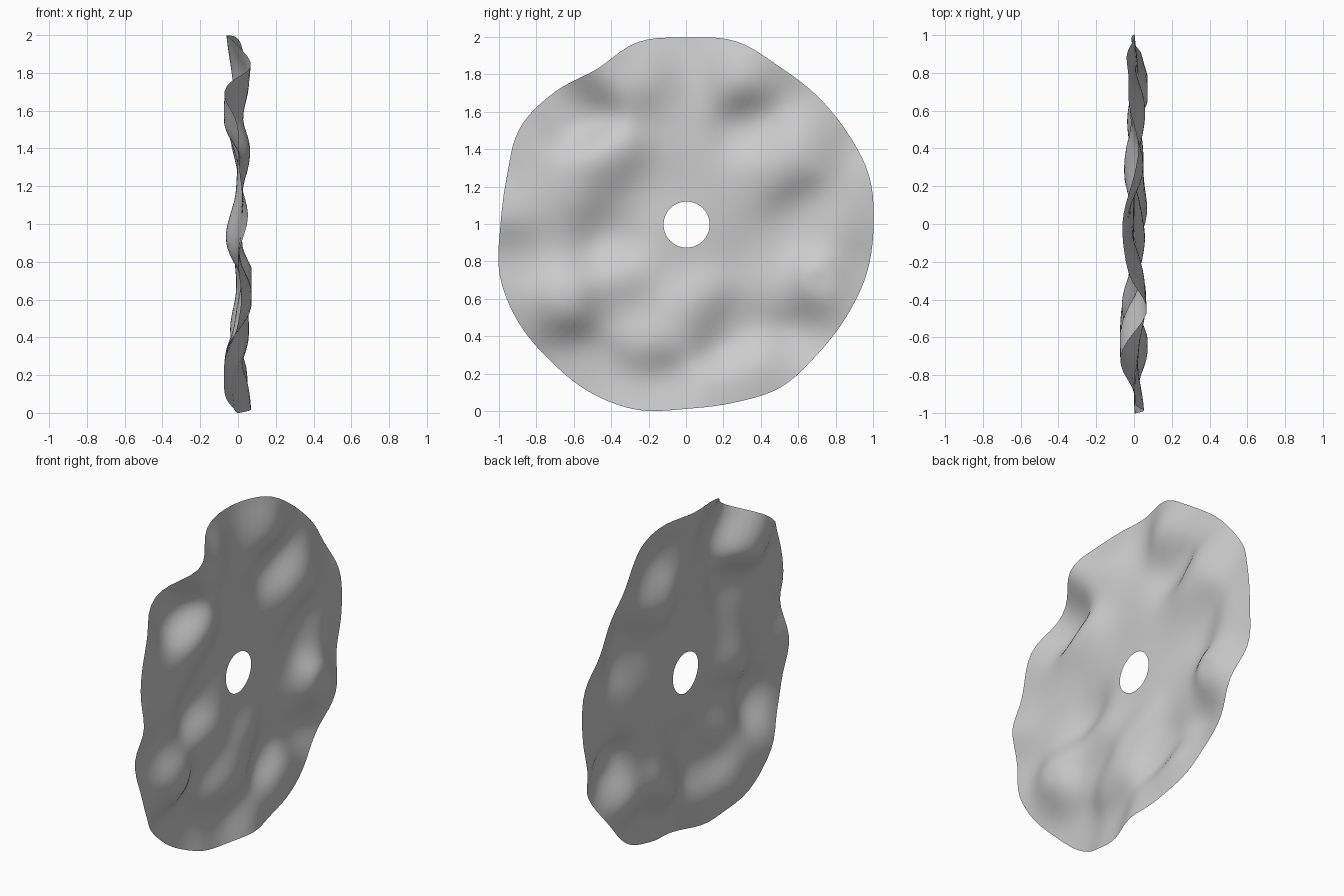
import bpy, bmesh, math
from math import cos, sin, pi, exp

cube = bpy.data.objects.get("Cube")
if cube:
    bpy.data.objects.remove(cube)

SEGMENTS, RINGS = 120, 32
HOLE_RADIUS, SPREAD = 0.123, 0.125

# Rim, every 15 degrees from +y towards +z: radius, sideways offset
rim = [(1.0, 0), (1.01, 0), (.99, -.04), (.98, -.03), (.98, .01), (1.015, 0),
       (1.0, -.06), (1.01, -.03), (.96, .065), (1.0, -.07), (1.03, 0), (.995, .01),
       (.995, .05), (1.035, .02), (1.04, 0), (1.03, -.07), (1.035, -.07), (1.025, -.01),
       (.985, .06), (.985, .05), (1.005, .03), (.985, .02), (.986, .04), (.998, -.01)]

# Hills and hollows of the sheet: y, z, sideways offset
bumps = [(-.57, 1.61, -.07), (-.4, 1.34, .06), (-.44, .94, -.065), (-.65, .6, .075),
         (-.5, .25, -.07), (-.18, .37, .045), (-.17, .13, -.02), (-.35, .54, -.01),
         (-.33, .72, .02), (.06, .55, .04), (.24, .44, -.04), (.42, .2, .05),
         (.74, .62, .075), (.64, .4, -.03), (.6, 1.06, -.03), (.5, 1.31, .05),
         (.34, 1.54, -.05), (.28, 1.82, .05), (.06, 1.8, -.03), (-.25, 1.8, .04),
         (-.1, 1.6, 0), (.7, 1.45, .03), (.82, 1.0, .02), (0, 1.35, 0),
         (.15, 1, 0), (-.15, 1, 0), (0, .82, 0), (-.75, 1.2, .02),
         (-.98, .8, -.01), (-.33, 1.13, -.02), (-.17, 1.2, -.01), (.45, .62, 0),
         (.36, .86, -.02), (.3, 1.2, .01), (-.7, .9, 0), (-.57, 1.13, .015)]


def rim_radius(angle):
    """Smooth closed curve through the rim radii."""
    t = angle / (2 * pi) * len(rim)
    i = int(t)
    f = t - i
    a, b, c, d = (rim[(i + k) % len(rim)][0] for k in (-1, 0, 1, 2))
    return b + f / 2 * (c - a + f * (2*a - 5*b + 4*c - d + f * (3 * (b - c) + d - a)))


controls = list(bumps)
for i, (r, x) in enumerate(rim):
    a = 2 * pi * i / len(rim)
    controls.append((r * cos(a), 1 + r * sin(a), x))
weights = [c[2] for c in controls]


def offset(y, z):
    """Blend of the nearby control offsets."""
    total = value = 0
    for (cy, cz, _), w in zip(controls, weights):
        g = exp(-((y - cy) ** 2 + (z - cz) ** 2) / (2 * SPREAD ** 2))
        total += g
        value += g * w
    return value / total


# Sharpen the blend so that it reaches the control offsets
for _ in range(8):
    errors = [x - offset(y, z) for y, z, x in controls]
    weights[:] = [w + 0.8 * e for w, e in zip(weights, errors)]

# Wavy round sheet with a central hole
bm = bmesh.new()
rings = []
for j in range(RINGS + 1):
    ring = []
    for i in range(SEGMENTS):
        a = 2 * pi * i / SEGMENTS
        r = HOLE_RADIUS + (rim_radius(a) - HOLE_RADIUS) * j / RINGS
        y, z = r * cos(a), 1 + r * sin(a)
        x = max(-.075, min(.072, offset(y, z)))
        ring.append(bm.verts.new((x, y, z)))
    rings.append(ring)
for inner, outer in zip(rings, rings[1:]):
    for i in range(SEGMENTS):
        k = (i + 1) % SEGMENTS
        bm.faces.new((inner[i], outer[i], outer[k], inner[k])).smooth = True

# Stand the sheet on the floor, centred
low = min(v.co.z for v in bm.verts)
mid = (min(v.co.y for v in bm.verts) + max(v.co.y for v in bm.verts)) / 2
bmesh.ops.translate(bm, verts=bm.verts, vec=(0, -mid, -low))
mesh = bpy.data.meshes.new("wavy_disc")
bm.to_mesh(mesh)
bm.free()
disc = bpy.data.objects.new("wavy_disc", mesh)
bpy.context.collection.objects.link(disc)

# Plain grey
grey = bpy.data.materials.new("light_grey")
grey.use_nodes = True
color = (.6, .6, .6, 1)
grey.diffuse_color = color
grey.node_tree.nodes["Principled BSDF"].inputs["Base Color"].default_value = color
mesh.materials.append(grey)
